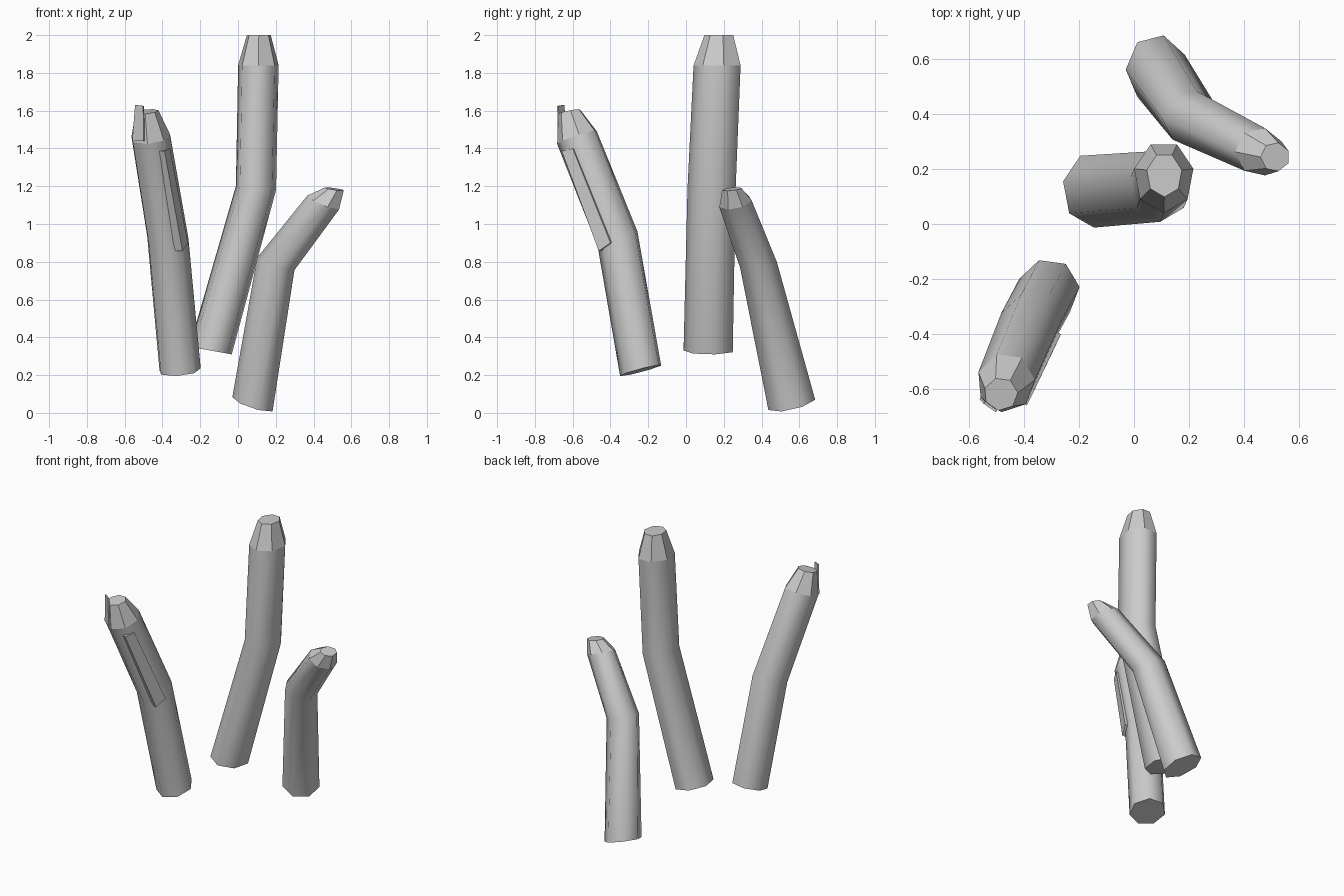
import bpy, bmesh
from math import cos, sin, radians, pi
from mathutils import Vector

if "Cube" in bpy.data.objects:
    bpy.data.objects.remove(bpy.data.objects["Cube"])

SIDES = 7


def finish(bm, name):
    bmesh.ops.recalc_face_normals(bm, faces=bm.faces)
    mesh = bpy.data.meshes.new(name)
    bm.to_mesh(mesh)
    bm.free()
    obj = bpy.data.objects.new(name, mesh)
    bpy.context.collection.objects.link(obj)
    return obj


def stalk(name, phase, rings):
    """Loft tilted rings: centre x, y, z, radius x, radius y, slope in x, slope in y."""
    bm = bmesh.new()
    loops = []
    for cx, cy, cz, rx, ry, sx, sy in rings:
        loop = []
        for i in range(SIDES):
            a = radians(phase) + 2 * pi * i / SIDES
            dx, dy = rx * cos(a), ry * sin(a)
            loop.append(bm.verts.new((cx + dx, cy + dy, cz + sx * dx + sy * dy)))
        loops.append(loop)
    for k, (lo, hi) in enumerate(zip(loops, loops[1:])):
        for i in range(SIDES):
            j = (i + 1) % SIDES
            f = bm.faces.new((lo[i], lo[j], hi[j], hi[i]))
            f.smooth = k < len(loops) - 2   # rounded body, faceted tip
    bm.faces.new(loops[0][::-1])
    bm.faces.new(loops[-1])
    return finish(bm, name)


def plate(name, corners, inward):
    """Thin slab: a quad pushed along an inward vector."""
    bm = bmesh.new()
    face = bm.faces.new([bm.verts.new(c) for c in corners])
    ext = bmesh.ops.extrude_face_region(bm, geom=[face], use_keep_orig=True)
    verts = [v for v in ext["geom"] if isinstance(v, bmesh.types.BMVert)]
    bmesh.ops.translate(bm, verts=verts, vec=Vector(inward))
    return finish(bm, name)


# Three bent stalks with tapered, cut-off tips
stalk("tall_stalk", -90, [
    (-0.145, 0.124, 0.33, 0.115, 0.137, -0.18, 0.0),
    (0.095, 0.142, 1.19, 0.109, 0.134, -0.1, 0.0),
    (0.108, 0.171, 1.84, 0.11, 0.131, 0.0, 0.0),
    (0.11, 0.178, 2.0, 0.065, 0.08, 0.0, 0.0)])
stalk("left_stalk", 5, [
    (-0.31, -0.238, 0.225, 0.113, 0.112, 0.08, 0.26),
    (-0.375, -0.36, 0.92, 0.113, 0.108, 0.0, 0.4),
    (-0.465, -0.575, 1.46, 0.106, 0.108, 0.1, 0.33),
    (-0.483, -0.617, 1.595, 0.062, 0.06, 0.1, 0.2)])
stalk("right_stalk", 180, [
    (0.082, 0.56, 0.05, 0.112, 0.127, -0.3, 0.22),
    (0.205, 0.384, 0.79, 0.104, 0.1, -0.3, 0.15),
    (0.455, 0.262, 1.115, 0.088, 0.088, -0.4, 0.2),
    (0.512, 0.243, 1.185, 0.053, 0.053, -0.15, 0.1)])

# Flat strip bridging the bend of the left stalk
plate("bend_strip", [(-0.294, -0.462, 0.857), (-0.265, -0.40, 0.90),
                     (-0.36, -0.60, 1.40), (-0.389, -0.658, 1.386)],
      (-0.04, 0.02, 0.0))

# Sliver of outer skin standing up beside the left tip
plate("tip_sliver", [(-0.56, -0.635, 1.44), (-0.50, -0.68, 1.44),
                     (-0.502, -0.682, 1.625), (-0.545, -0.652, 1.63)],
      (0.005, 0.008, 0.0))
